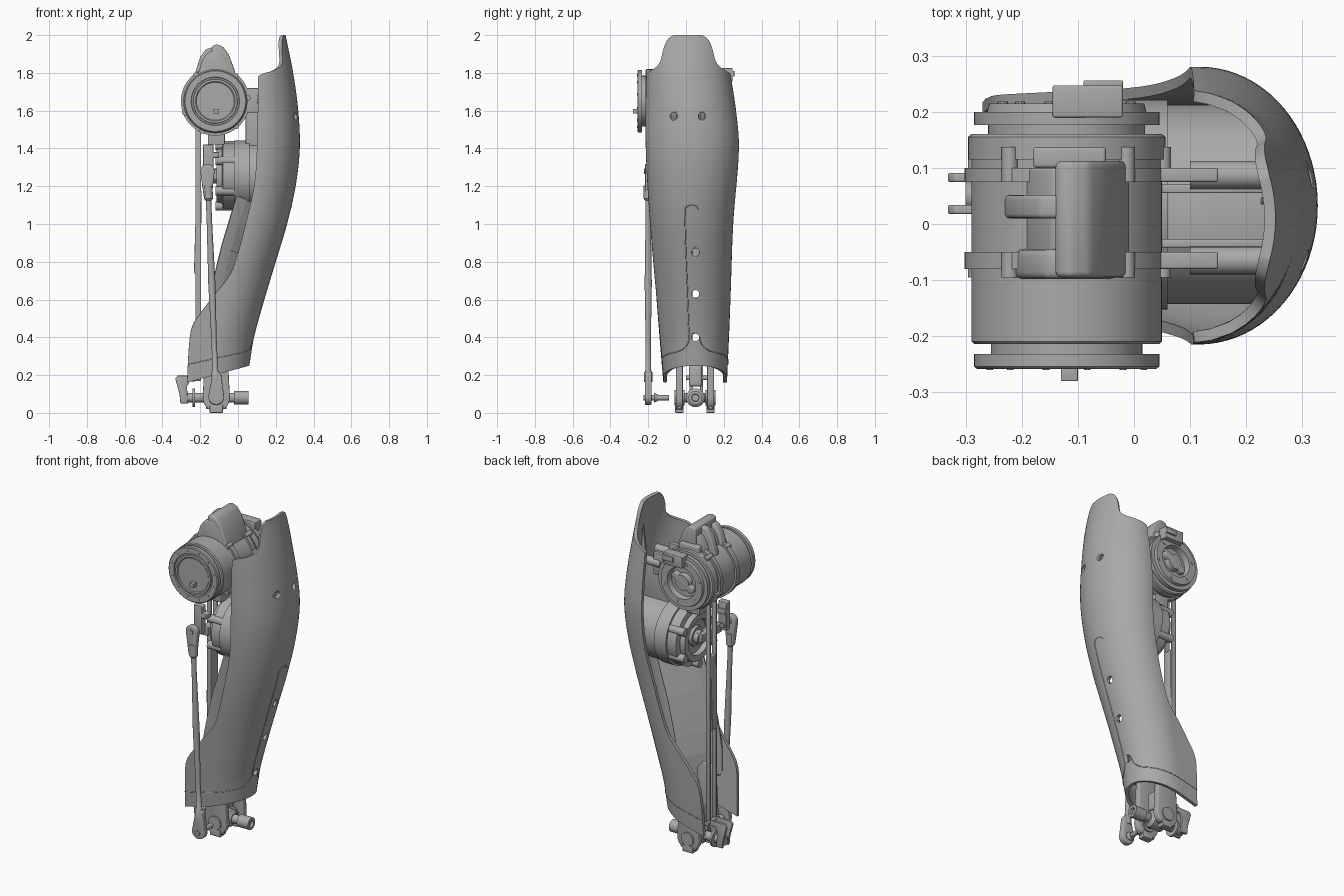
import bpy, bmesh, math
from mathutils import Vector

cube = bpy.data.objects.get("Cube")
if cube:
    bpy.data.objects.remove(cube)

grey = bpy.data.materials.new("satin_grey")
grey.use_nodes = True
grey.diffuse_color = (0.4, 0.4, 0.4, 1)
grey.node_tree.nodes["Principled BSDF"].inputs["Base Color"].default_value = (0.4, 0.4, 0.4, 1)


def finish(name, bm, bevel=0, wall=0):
    """Make the object; bevel its edges, or thicken an open surface inwards."""
    if not wall:
        bmesh.ops.recalc_face_normals(bm, faces=bm.faces)
    mesh = bpy.data.meshes.new(name)
    bm.to_mesh(mesh)
    bm.free()
    ob = bpy.data.objects.new(name, mesh)
    bpy.context.collection.objects.link(ob)
    mesh.materials.append(grey)
    bpy.ops.object.select_all(action='DESELECT')
    bpy.context.view_layer.objects.active = ob
    ob.select_set(True)
    if bevel:
        mod = ob.modifiers.new("bevel", 'BEVEL')
        mod.width, mod.segments, mod.limit_method = bevel, 3, 'ANGLE'
        bpy.ops.object.modifier_apply(modifier="bevel")
    if wall:
        mod = ob.modifiers.new("wall", 'SOLIDIFY')
        mod.thickness, mod.offset = wall, -1
        bpy.ops.object.modifier_apply(modifier="wall")
    bpy.ops.object.shade_smooth_by_angle(angle=math.radians(35))
    return ob


def lathe(name, origin, axis, profile, n=48):
    """Turned part: profile holds (distance along axis, radius)."""
    bm = bmesh.new()
    rot = Vector(axis).to_track_quat('Z', 'Y')
    rings = []
    for h, r in profile:
        rings.append([bm.verts.new(Vector(origin) + rot @ Vector((
            r * math.cos(k * math.tau / n), r * math.sin(k * math.tau / n), h))) for k in range(n)])
    for a, b in zip(rings, rings[1:]):
        for k in range(n):
            bm.faces.new((a[k], a[(k + 1) % n], b[(k + 1) % n], b[k]))
    bm.faces.new(rings[0])
    bm.faces.new(rings[-1])
    return finish(name, bm)


def rod(name, a, b, r, n=20):
    d = Vector(b) - Vector(a)
    return lathe(name, a, d, [(0, r), (d.length, r)], n)


def prism(name, outline, y0, y1, bevel=0.005):
    """Side outline in x and z, extruded along y."""
    bm = bmesh.new()
    face = bm.faces.new([bm.verts.new((x, y0, z)) for x, z in outline])
    new = bmesh.ops.extrude_face_region(bm, geom=[face])["geom"]
    bmesh.ops.translate(bm, vec=(0, y1 - y0, 0), verts=[v for v in new if isinstance(v, bmesh.types.BMVert)])
    return finish(name, bm, bevel)


def box(name, x, y, z, bevel=0.004):
    return prism(name, [(x[0], z[0]), (x[1], z[0]), (x[1], z[1]), (x[0], z[1])], y[0], y[1], bevel)


def capsule(c0, r0, c1, r1, n=12):
    """Rounded lever outline from c0 to c1."""
    a = math.atan2(c1[1] - c0[1], c1[0] - c0[0])
    pts = []
    for c, r, s in ((c1, r1, a - math.pi / 2), (c0, r0, a + math.pi / 2)):
        pts += [(c[0] + r * math.cos(s + math.pi * k / n), c[1] + r * math.sin(s + math.pi * k / n))
                for k in range(n + 1)]
    return pts


def curve_at(pts, z):
    """Smooth interpolation through (z, value) points."""
    z = min(max(z, pts[0][0]), pts[-1][0])
    i = next(k for k in range(len(pts) - 1) if z <= pts[k + 1][0])

    def slope(k):
        a, b = pts[max(k - 1, 0)], pts[min(k + 1, len(pts) - 1)]
        return (b[1] - a[1]) / (b[0] - a[0])
    (z0, v0), (z1, v1) = pts[i], pts[i + 1]
    h, t = z1 - z0, (z - z0) / (z1 - z0)
    return (v0 * (1 + 2 * t) * (1 - t) ** 2 + slope(i) * h * t * (1 - t) ** 2
            + v1 * t * t * (3 - 2 * t) + slope(i + 1) * h * t * t * (t - 1))


# Calf shell: nose line, open rim, both flanks and the wrap at the top
NOSE = [(.25, .06), (.4, .085), (.6, .14), (.8, .2), (1, .26), (1.2, .305), (1.4, .327), (1.6, .319), (1.8, .292), (2, .252)]
RIM = [(.25, -.27), (.42, -.258), (.5, -.24), (.58, -.17), (.72, -.05), (.85, 0), (1, .04), (1.2, .085), (1.4, .1), (2, .11)]
RIGHT = [(.25, -.12), (.6, -.155), (1, -.19), (1.4, -.213), (1.8, -.21), (2, -.19)]
LEFT = [(.25, .217), (.6, .235), (1, .25), (1.4, .28), (1.6, .265), (1.8, .235), (2, .21)]
WRAP = [(1.78, 90), (1.795, 84), (1.81, 66), (1.83, 51), (1.86, 43), (1.92, 39), (1.96, 35), (1.985, 30), (2, 22)]


def shell_point(z, s):
    """s runs -1..1 round the nose; beyond that it follows the flat flanks to the rim."""
    nose, rim = curve_at(NOSE, z), curve_at(RIM, z)
    mid = max(rim, nose - .21)
    y0, y1 = curve_at(RIGHT, z), curve_at(LEFT, z)
    t = math.radians(max(-1, min(1, s)) * curve_at(WRAP, z))
    x = mid + (nose - mid) * math.cos(t) - (mid - rim) * max(0, abs(s) - 1)
    y = (y0 + y1) / 2 + (y1 - y0) / 2 * math.sin(t)
    droop = .27 * max(0, 1 - (z - .25) / .4)
    return Vector((x, y, z + droop * (x - nose)))


bm = bmesh.new()
levels = [.25 + 1.53 * i / 60 for i in range(60)] + [1.78 + .22 * i / 24 for i in range(25)]
steps = [-2 + i / 6 for i in range(6)] + [-1 + i / 20 for i in range(41)] + [1 + (i + 1) / 6 for i in range(6)]
grid = [[bm.verts.new(shell_point(z, s)) for s in steps] for z in levels]
for a, b in zip(grid, grid[1:]):
    for j in range(len(steps) - 1):
        bm.faces.new((a[j], a[j + 1], b[j + 1], b[j]))
bmesh.ops.remove_doubles(bm, verts=bm.verts, dist=.0004)
shell = finish("calf_shell", bm, wall=.02)

# Screw holes in the shell
for y, z in ((-.065, 1.57), (.085, 1.57), (.05, .85), (.05, .63), (.05, .4)):
    x = curve_at(NOSE, z)
    cutter = rod("hole_cutter", (x - .07, y, z), (x + .07, y, z), .02)
    cutter.hide_render = True
    bpy.context.view_layer.objects.active = shell
    mod = shell.modifiers.new("hole", 'BOOLEAN')
    mod.operation, mod.object, mod.solver = 'DIFFERENCE', cutter, 'EXACT'
    bpy.ops.object.modifier_apply(modifier="hole")
    bpy.data.objects.remove(cutter)


# Seam lines on the shell
def seam(name, points):
    cu = bpy.data.curves.new(name, 'CURVE')
    cu.dimensions, cu.bevel_depth, cu.bevel_resolution = '3D', .0025, 1
    sp = cu.splines.new('POLY')
    sp.points.add(len(points) - 1)
    for p, q in zip(sp.points, points):
        p.co = (*q, 1)
    cu.materials.append(grey)
    bpy.context.collection.objects.link(bpy.data.objects.new(name, cu))


hook = [a * math.pi / 8 for a in range(9)]
for name, side in (("cuff_seam_right", -1), ("cuff_seam_left", 1)):
    seam(name, [shell_point(.33, side * (2 - i / 20)) for i in range(33)]
         + [shell_point(.33 + .07 * (1 - math.cos(a / 2)), side * (.38 - .28 * math.sin(a / 2))) for a in hook])
seam("shin_seam", [shell_point(.4 + .67 * i / 40, -.1) for i in range(40)]
     + [shell_point(1.075 + .025 * math.sin(a), -.1 + .1 * (1 - math.cos(a))) for a in hook])

# Knee motor, axle across the leg
KX, KZ = -.12, 1.65
lathe("knee_motor", (KX, 0, KZ), (0, 1, 0), [
    (-.254, .1), (-.258, .105), (-.258, .116), (-.25, .118), (-.25, .126), (-.258, .128), (-.258, .16), (-.254, .165),
    (-.232, .165), (-.232, .135), (-.214, .135), (-.214, .165), (-.209, .17), (.115, .17), (.115, .176), (.155, .176),
    (.16, .17), (.16, .14), (.176, .14), (.176, .165), (.2, .165), (.2, .142), (.215, .138), (.215, .095),
    (.18, .09), (.18, .05), (.21, .045), (.21, .02)], 64)
for y0, y1, b0, b1 in ((-.08, -.05, -.095, -.05), (.075, .1, .075, .137)):
    y = (y0 + y1) / 2
    lathe("motor_clamp", (KX, 0, KZ), (0, 1, 0), [(y0, .182), (y1, .182)], 64)
    box("clamp_arm", (0, .15), (y0, y1), (1.59, 1.72))
    rod("standoff", (.1, y, 1.66), (.24, y, 1.66), .025)
    for a in (.1, .9, 2.2, 3.5, 4.3, 5.4):
        x, z = KX + .172 * math.cos(a), KZ + .172 * math.sin(a)
        rod("clamp_lug", (x, b0, z), (x, b1, z), .015, 14)
for k in range(12):
    a = math.tau * (k + .5) / 12
    x, z = KX + .142 * math.cos(a), KZ + .142 * math.sin(a)
    rod("motor_bolt", (x, -.26, z), (x, -.25, z), .006, 10)
    if k % 2:
        x, z = KX + .118 * math.cos(a), KZ + .118 * math.sin(a)
        rod("rear_bolt", (x, .2, z), (x, .218, z), .009, 10)
box("front_plug", (-.13, -.1), (-.28, -.25), (1.585, 1.61), .002)
box("rear_plug", (-.145, -.02), (.19, .247), (1.755, 1.825))
box("rear_plug_tab", (-.09, -.02), (.24, .256), (1.78, 1.81), .002)
prism("rear_bridge", capsule((KX - .05, KZ - .03), .022, (KX + .05, KZ + .03), .022), .17, .21)

# Motor cover hump with its front and middle bands
hump = [(-.22, 1.74), (-.205, 1.82), (-.18, 1.9), (-.15, 1.94), (-.115, 1.952), (-.08, 1.94), (-.05, 1.9), (-.02, 1.82), (.0, 1.74)]
prism("motor_cover", [(min(x, .0) if x > -.14 else -.14, z) for x, z in hump[2:]] + [(-.14, 1.74)], -.095, .112, .01)
prism("cover_front", [(x - .008, z - .03) for x, z in hump], -.098, -.045, .012)
prism("cover_band", [(x - .02, z - .015) for x, z in hump], .01, .052, .008)
prism("cover_core", [(x * .95 - .006, z - .05) for x, z in hump], -.05, .1, .006)
box("cover_step", (-.18, -.05), (.1, .137), (1.76, 1.85), .006)

# Ankle motor, axle pointing to the open side
AY, AZ = .035, 1.255
lathe("ankle_motor", (0, AY, AZ), (1, 0, 0), [
    (-.1, .03), (-.1, .055), (-.085, .06), (-.085, .1), (-.115, .105), (-.115, .14), (-.085, .145), (-.08, .175),
    (-.02, .175), (-.02, .187), (.06, .187), (.06, .178), (.23, .178)], 64)
for k in range(6):
    a = math.tau * (k + .5) / 6
    y, z = AY + .16 * math.cos(a), AZ + .16 * math.sin(a)
    rod("ankle_motor_lug", (-.12, y, z), (-.02, y, z), .024, 14)
rod("ankle_motor_hub", (-.13, AY, AZ), (-.08, AY, AZ), .04)
box("crank_arm", (-.15, -.11), (-.13, .06), (1.235, 1.29))
box("crank_clevis", (-.185, -.1), (-.16, -.11), (1.35, 1.38))
box("crank_clevis", (-.185, -.13), (-.16, -.12), (1.25, 1.42))
box("motor_link", (-.16, -.07), (-.06, .1), (1.42, 1.5))

# Mounting block between motors and shell
box("mount_block", (.06, .25), (-.035, .06), (1.3, 1.6))
for y in (-.042, .055):
    box("mount_beam", (.04, .24), (y, y + .015), (1.4, 1.66), .003)
prism("shell_rib", [(.22, 1.55), (.285, 1.5), (.255, 1.84)], .035, .047, .002)

# Inner shin frame: slanted liner with recessed pockets
EDGE = [(.35, -.16), (.5, -.16), (.7, -.125), (.85, -.09), (1, -.045), (1.15, .0)]
bm = bmesh.new()
rows = []
for z in (.35, .5, .62, .74, .85, .96, 1.12):
    x = curve_at(EDGE, z)
    rows.append([bm.verts.new(p) for p in ((x, -.115, z + .03), (x + .05, -.1, z + .02), (x + .2, .02, z - .03))])
pockets = []
for a, b in zip(rows, rows[1:]):
    bm.faces.new((a[0], b[0], b[1], a[1]))
    pockets.append(bm.faces.new((a[1], b[1], b[2], a[2])))
bmesh.ops.inset_individual(bm, faces=pockets, thickness=.014, depth=-.02)
finish("shin_frame", bm, wall=.012)

# Ankle clevis and cross joint
JX, JZ = -.115, .08
for y in (-.035, .13):
    prism("clevis_leg", capsule((JX, JZ), .072, (JX, .42), .055), y - .018, y + .018)
    rod("clevis_cap", (JX, y - .026, JZ), (JX, y + .026, JZ), .04)
    for x in (JX - .04, JX + .04):
        rod("clevis_bolt", (x, y, .02), (x, y, .055), .015, 12)
    box("clevis_foot", (JX - .035, JX + .035), (y - .022, y + .022), (0, .04))
rod("cross_pin", (JX, -.06, JZ), (JX, .155, JZ), .025)
rod("cross_shaft", (-.3, .05, JZ), (.0, .05, JZ), .026)
lathe("cross_end", (-.02, .05, JZ), (1, 0, 0), [(0, .036), (.075, .036), (.075, .02), (.06, .018)], 32)
lathe("cross_hub", (JX, .05, JZ), (1, 0, 0), [(-.055, .03), (-.04, .05), (.04, .05), (.055, .03)], 32)
box("ankle_bumper", (-.15, -.08), (.015, .085), (.14, .25), .012)

# Rear lever and long link to the knee motor
lever = [(-.332, .18), (-.32, .197), (-.2, .197), (-.2, .17), (-.255, .165), (-.27, .14), (-.265, .05), (-.305, .05), (-.31, .1)]
for y in (.018, .075):
    prism("rear_lever", lever, y, y + .016, .003)
    box("link_bar", (-.225, -.195), (y + .004, y + .016), (.17, 1.52), .003)
rod("lever_pin", (-.215, .0, .185), (-.215, .11, .185), .012)
lathe("lever_collar", (-.24, .05, JZ), (1, 0, 0), [(0, .05), (.012, .05)], 32)
prism("link_rail", capsule((-.215, .75), .018, (-.207, 1.17), .014), .03, .08, .003)

# Front push rod with ball ends
top, low = Vector((-.162, -.2, 1.28)), Vector((-.115, -.2, .085))
lathe("push_rod", low, top - low, [(.08, .022), (.13, .022), (.14, .015), (.3, .014), (.6, .019), (.95, .014), (1.04, .015), (1.05, .024), (1.12, .024)], 24)
prism("rod_end_top", capsule((-.16, 1.15), .022, (-.162, 1.28), .038), -.216, -.184)
prism("rod_end_low", capsule((-.115, .085), .042, (-.112, .195), .024), -.218, -.182)
rod("ball_stud_low", (-.115, -.225, JZ), (-.115, -.09, JZ), .014)
lathe("stud_collar", (-.115, -.17, JZ), (0, 1, 0), [(0, .026), (.02, .018)], 20)
rod("ball_stud_top", (-.162, -.222, 1.28), (-.162, -.11, 1.28), .014)
